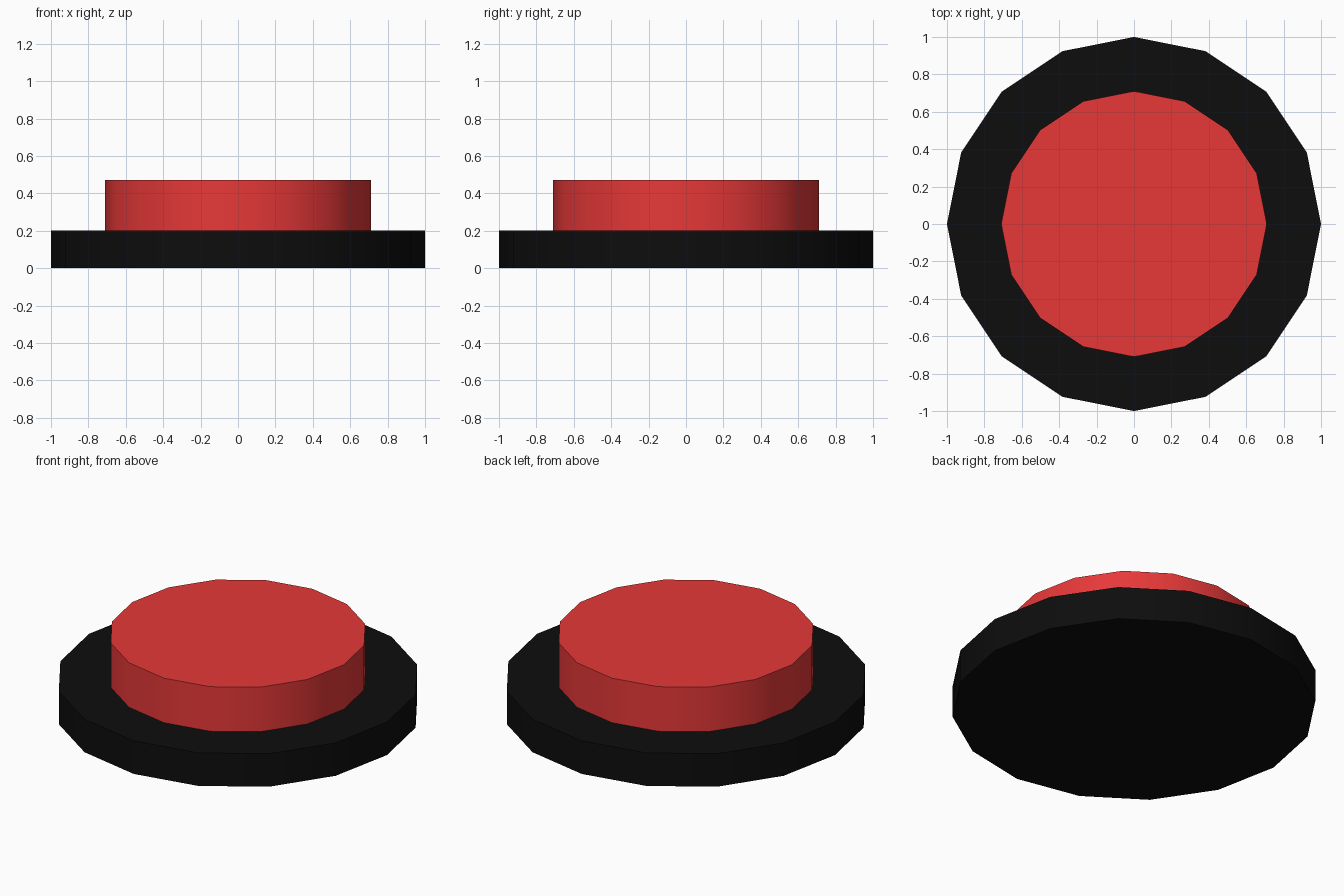
import bpy
import math

if "Cube" in bpy.data.objects:
    bpy.data.objects.remove(bpy.data.objects["Cube"])


def material(name, color):
    mat = bpy.data.materials.new(name)
    mat.diffuse_color = color
    mat.use_nodes = True
    mat.node_tree.nodes["Principled BSDF"].inputs["Base Color"].default_value = mat.diffuse_color
    return mat


def disc(name, radius, bottom, top, mat):
    bpy.ops.mesh.primitive_cylinder_add(
        vertices=16, radius=radius, depth=top - bottom,
        location=(0, 0, (bottom + top) / 2))
    obj = bpy.context.object
    obj.name = name
    obj.data.materials.append(mat)
    bpy.ops.object.shade_smooth_by_angle(angle=math.radians(30))
    return obj


# Wide black housing
disc("base", 1.0, 0.0, 0.2, material("black", (0.004, 0.004, 0.004, 1)))

# Raised red push button
disc("button", 0.71, 0.2, 0.47, material("red", (0.8, 0.04, 0.04, 1)))
